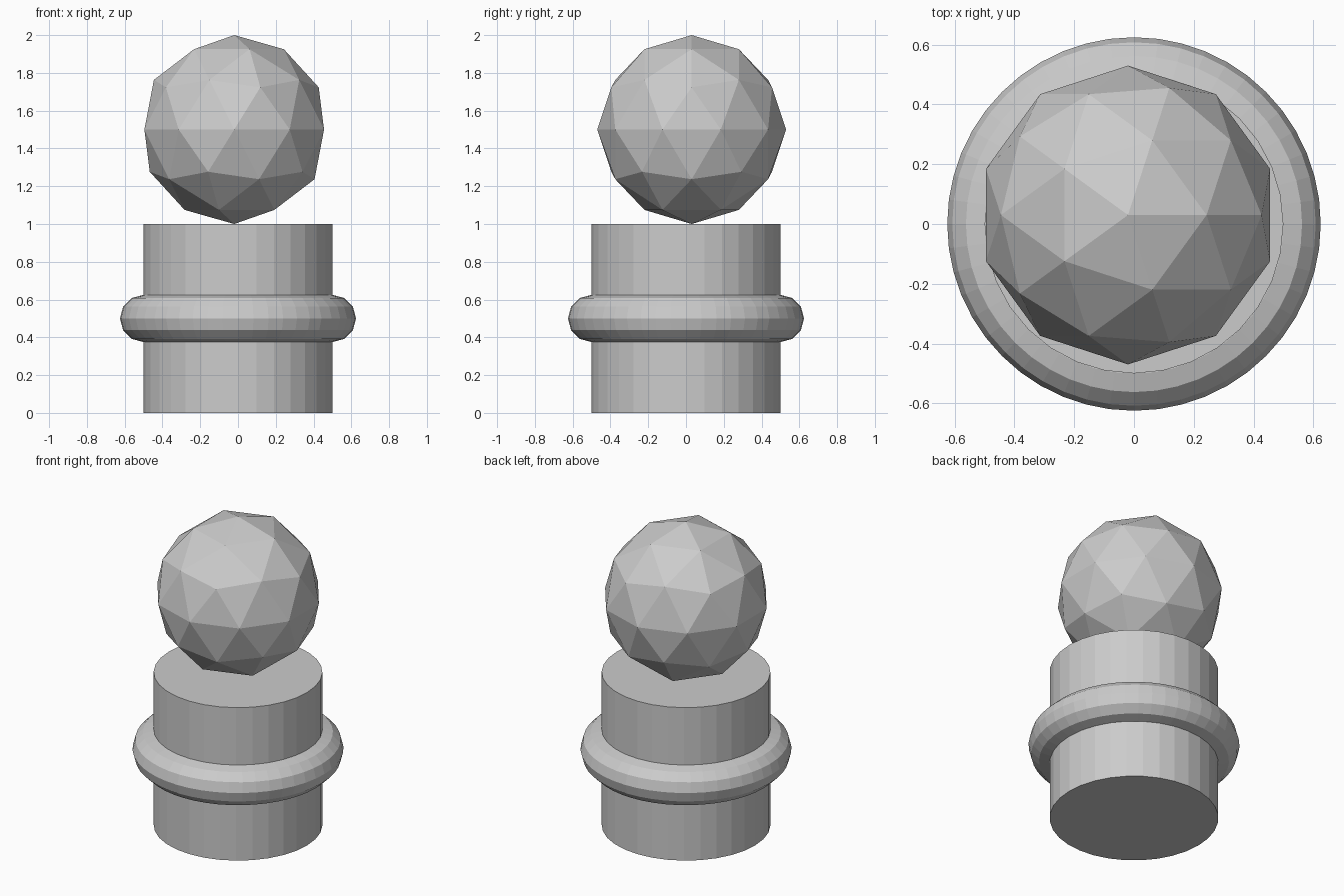
import bpy

if "Cube" in bpy.data.objects:
    bpy.data.objects.remove(bpy.data.objects["Cube"])

# Round post, flat-shaded
bpy.ops.mesh.primitive_cylinder_add(vertices=32, radius=0.5, depth=1, location=(0, 0, 0.5))
bpy.context.object.name = "post"

# Collar ring half sunk into the middle of the post
bpy.ops.mesh.primitive_torus_add(major_segments=48, minor_segments=12,
                                 major_radius=0.5, minor_radius=0.125, location=(0, 0, 0.5))
bpy.context.object.name = "collar_ring"

# Faceted ball resting slightly off-centre on top
bpy.ops.mesh.primitive_ico_sphere_add(subdivisions=2, radius=0.5, location=(-0.02, 0.03, 1.5))
bpy.context.object.name = "ball"
